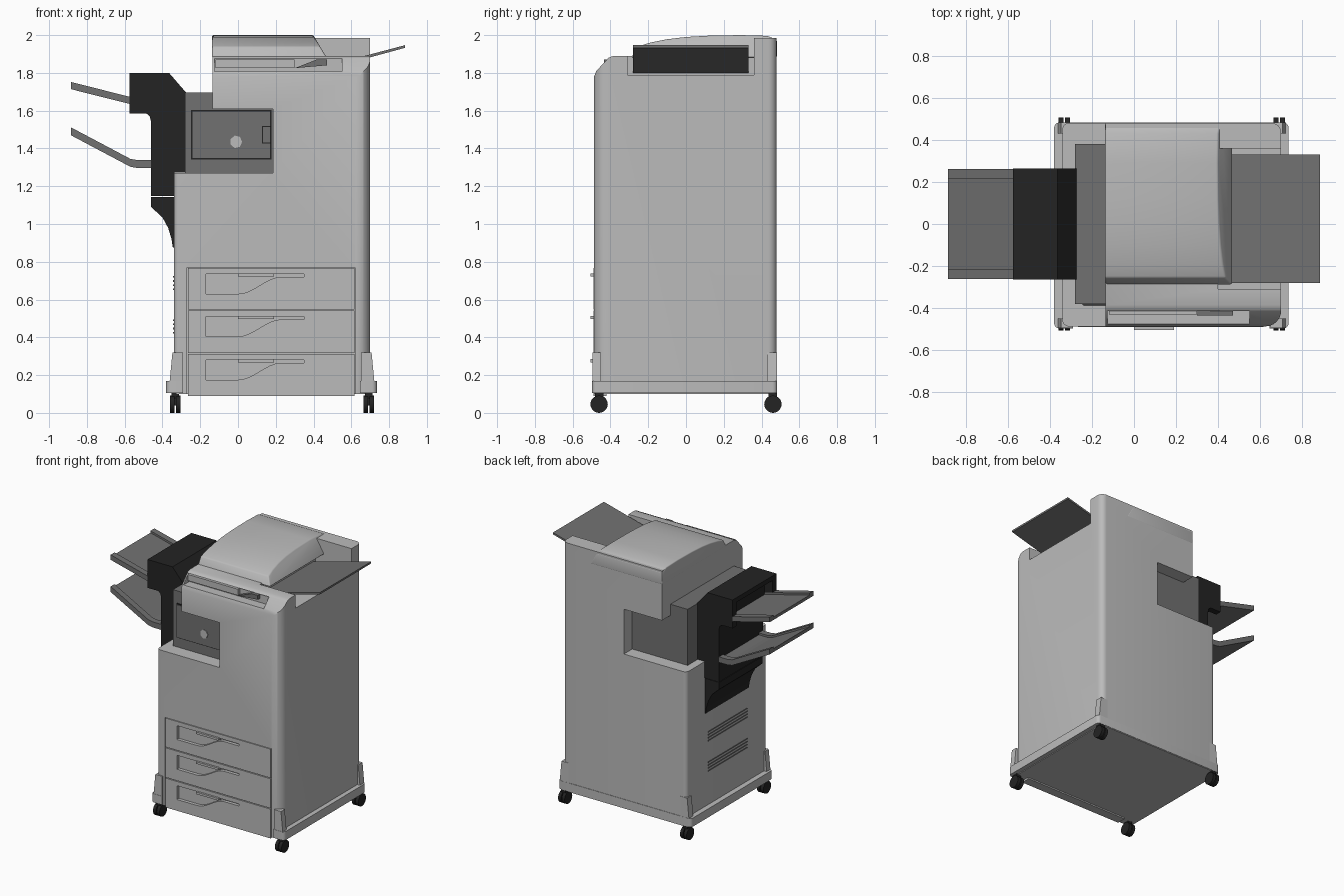
import bpy, bmesh, math
from mathutils import Vector

if "Cube" in bpy.data.objects:
    bpy.data.objects.remove(bpy.data.objects["Cube"])


def material(name, v):
    m = bpy.data.materials.new(name)
    m.diffuse_color = (v, v, v, 1)
    m.use_nodes = True
    m.node_tree.nodes["Principled BSDF"].inputs["Base Color"].default_value = m.diffuse_color
    return m


LIGHT = material("light_grey_plastic", 0.50)
MID = material("mid_grey_plastic", 0.165)
BLACK = material("black_plastic", 0.017)


def prism(name, pts, axis, a, b, mat=None):
    """Extrude a 2D outline along an axis from a to b."""
    place = {'x': lambda p, t: (t, p[0], p[1]),
             'y': lambda p, t: (p[0], t, p[1]),
             'z': lambda p, t: (p[0], p[1], t)}[axis]
    bm = bmesh.new()
    lo = [bm.verts.new(place(p, a)) for p in pts]
    hi = [bm.verts.new(place(p, b)) for p in pts]
    n = len(pts)
    bm.faces.new(lo)
    bm.faces.new(hi[::-1])
    for i in range(n):
        bm.faces.new((lo[i], hi[i], hi[(i + 1) % n], lo[(i + 1) % n]))
    bmesh.ops.recalc_face_normals(bm, faces=bm.faces)
    me = bpy.data.meshes.new(name)
    bm.to_mesh(me)
    bm.free()
    ob = bpy.data.objects.new(name, me)
    bpy.context.collection.objects.link(ob)
    if mat:
        me.materials.append(mat)
    return ob


def box(name, x, y, z, mat=None):
    return prism(name, [(x[0], y[0]), (x[1], y[0]), (x[1], y[1]), (x[0], y[1])], 'z', z[0], z[1], mat)


def activate(ob):
    bpy.ops.object.select_all(action='DESELECT')
    ob.select_set(True)
    bpy.context.view_layer.objects.active = ob


def cut(ob, *cutters):
    for c in cutters:
        activate(ob)
        m = ob.modifiers.new("cut", 'BOOLEAN')
        m.operation, m.solver, m.object = 'DIFFERENCE', 'EXACT', c
        bpy.ops.object.modifier_apply(modifier=m.name)
        bpy.data.objects.remove(c)


def smooth(ob, bevel=0, segments=3):
    activate(ob)
    if bevel:
        m = ob.modifiers.new("bevel", 'BEVEL')
        m.width, m.segments, m.limit_method = bevel, segments, 'ANGLE'
        bpy.ops.object.modifier_apply(modifier=m.name)
    bpy.ops.object.shade_smooth_by_angle(angle=math.radians(35))


def rounded(x0, x1, y0, y1, radii, steps=6):
    """Rectangle outline with its own radius on each corner."""
    out = []
    corners = [(x0, y0, 1, 1, 180), (x1, y0, -1, 1, 270), (x1, y1, -1, -1, 0), (x0, y1, 1, -1, 90)]
    for (x, y, sx, sy, start), r in zip(corners, radii):
        for i in range(steps + 1):
            a = math.radians(start + 90 * i / steps)
            out.append((x + sx * r + r * math.cos(a), y + sy * r + r * math.sin(a)))
    return out


# Main cabinet, carved from a rounded column
body = prism("cabinet", rounded(-0.34, 0.70, -0.487, 0.48, (0.03, 0.075, 0.045, 0.03)), 'z', 0.1, 1.985, LIGHT)
cut(body,
    prism("c", [(-0.6, 1.27), (0.185, 1.27), (0.185, 1.61), (-0.135, 1.61), (-0.135, 2.2), (-0.6, 2.2)], 'y', -0.7, 0.7),
    prism("c", [(-0.7, 1.78), (-0.487, 1.78), (-0.475, 1.81), (-0.41, 1.88), (-0.385, 1.89), (0.36, 1.89),
                (0.36, 2.2), (-0.7, 2.2)], 'x', -0.7, 0.9),
    box("c", (0.40, 0.9), (-0.31, 0.36), (1.79, 2.2)),
    box("c", (-0.125, 0.55), (-0.7, -0.405), (1.808, 1.875)),
    box("c", (-0.27, 0.62), (-0.7, -0.43), (0.0, 0.77)))
smooth(body)

# Document lid with curved top and slanted right end
lid = prism("document_lid", [(-0.29, 1.88), (-0.255, 1.94), (-0.19, 1.96), (-0.10, 1.978), (0, 1.99), (0.12, 1.997),
                             (0.29, 2.0), (0.43, 1.996), (0.481, 1.975), (0.481, 1.88)], 'x', -0.137, 0.47, LIGHT)
for v in lid.data.vertices:
    if v.co.x > 0:
        v.co.x = 0.47 - 0.6 * (v.co.z - 1.88)
smooth(lid, 0.008)

# Control console set in the front slope
box("control_panel", (-0.12, 0.30), (-0.43, -0.40), (1.825, 1.872), LIGHT)
prism("console_wedge", [(0.30, 1.825), (0.47, 1.84), (0.47, 1.872), (0.42, 1.872)], 'y', -0.435, -0.40, MID)

# Document input tray
prism("input_tray", [(0.40, 1.80), (0.885, 1.933), (0.885, 1.947), (0.40, 1.818)], 'y', -0.28, 0.33, MID)

# Three drawers with sculpted handle recesses
for i, (z0, z1) in enumerate([(0.09, 0.312), (0.318, 0.542), (0.548, 0.767)]):
    d = box(f"drawer_{i + 1}", (-0.266, 0.616), (-0.49, -0.42), (z0, z1), LIGHT)
    t = z1 - 0.032
    curve = [(0.23 - 0.23 * k / 8, t - 0.015 - 0.09 * (0.5 - 0.5 * math.cos(math.pi * k / 8))) for k in range(9)]
    cut(d, prism("c", [(-0.17, t), (0.35, t), (0.35, t - 0.015)] + curve + [(-0.17, t - 0.105)], 'y', -0.6, -0.465))
    box(f"drawer_handle_{i + 1}", (0.0, 0.19), (-0.505, -0.46), (t - 0.012, t + 0.004), LIGHT)

# Base skirt, open in front of the drawers
base = prism("base_skirt", rounded(-0.38, 0.735, -0.497, 0.483, (0.025,) * 4, 4), 'z', 0.105, 0.17, LIGHT)
cut(base, box("c", (-0.29, 0.645), (-0.7, -0.40), (0, 0.4)))
smooth(base)

# Corner uprights and casters, mirrored about the cabinet middle
for side, mx in (("right", lambda x: x), ("left", lambda x: 0.36 - x)):
    for end, y0, y1, yw in (("front", -0.495, -0.45, -0.46), ("back", 0.43, 0.482, 0.46)):
        up = [(0.65, 0.165), (0.722, 0.165), (0.707, 0.32), (0.65, 0.32)]
        prism(f"{end}_{side}_upright", [(mx(x), z) for x, z in up], 'y', y0, y1, LIGHT)
        wheel = [(yw + 0.046 * math.cos(a), 0.046 + 0.046 * math.sin(a))
                 for a in (math.tau * k / 20 for k in range(20))]
        for k, x in enumerate((0.664, 0.695)):
            w = prism(f"{end}_{side}_wheel_{k + 1}", wheel, 'x', mx(x), mx(x + 0.024), BLACK)
            smooth(w)
        xs = sorted((mx(0.672), mx(0.711)))
        box(f"{end}_{side}_caster_stem", xs, (yw - 0.022, yw + 0.022), (0.04, 0.106), BLACK)

# Paper bridge filling the side opening, with access door
prism("paper_bridge", [(-0.28, 1.268), (0.187, 1.268), (0.187, 1.612), (-0.133, 1.612), (-0.133, 1.695),
                       (-0.28, 1.695)], 'y', -0.38, 0.38, MID)
box("door_seam", (-0.248, 0.178), (-0.384, -0.379), (1.342, 1.603), BLACK)
box("access_door", (-0.24, 0.17), (-0.39, -0.379), (1.35, 1.595), MID)
box("door_latch_seam", (0.127, 0.172), (-0.392, -0.385), (1.425, 1.52), BLACK)
box("door_latch", (0.133, 0.172), (-0.396, -0.385), (1.431, 1.514), MID)
prism("door_button", [(-0.01 + 0.032 * math.cos(k * math.tau / 7), 1.435 + 0.034 * math.sin(k * math.tau / 7))
                      for k in range(7)], 'y', -0.395, -0.385, LIGHT)

# Black finisher tower: head, neck and tapered lower cover
tower = prism("finisher_tower", [(-0.575, 1.80), (-0.365, 1.80), (-0.27, 1.69), (-0.27, 1.272), (-0.337, 1.272),
                                 (-0.337, 1.147), (-0.46, 1.147), (-0.46, 1.54), (-0.467, 1.57), (-0.485, 1.585),
                                 (-0.575, 1.585)], 'y', -0.263, 0.263, BLACK)
cut(tower, box("c", (-0.7, -0.51), (-0.215, 0.215), (1.5, 1.765)))
smooth(tower)
prism("finisher_lower_cover", [(-0.337, 1.143), (-0.46, 1.143), (-0.46, 1.09), (-0.40, 1.035), (-0.37, 0.98),
                               (-0.352, 0.92), (-0.345, 0.875), (-0.337, 0.875)], 'y', -0.26, 0.26, BLACK)


# Output trays: thin sheet between two raised rims
def output_tray(name, path, depth):
    def band(top, bottom):
        return [(x, z - top) for x, z in path] + [(x, z - bottom) for x, z in path[::-1]]
    prism(name + "_sheet", band(0.015, depth), 'y', -0.22, 0.22, MID)
    prism(name + "_front_rim", band(0, depth), 'y', -0.262, -0.215, MID)
    prism(name + "_back_rim", band(0, depth), 'y', 0.215, 0.262, MID)


output_tray("upper_output_tray", [(-0.885, 1.752), (-0.50, 1.655)], 0.038)
output_tray("lower_output_tray", [(-0.885, 1.512), (-0.57, 1.345), (-0.53, 1.338), (-0.45, 1.338)], 0.042)

# Vent slats on the left side
for bank, z in enumerate((0.42, 0.65)):
    for k in range(4):
        box(f"vent_{bank + 1}_{k + 1}", (-0.343, -0.335), (-0.25, 0.22), (z + 0.022 * k, z + 0.022 * k + 0.009), MID)
